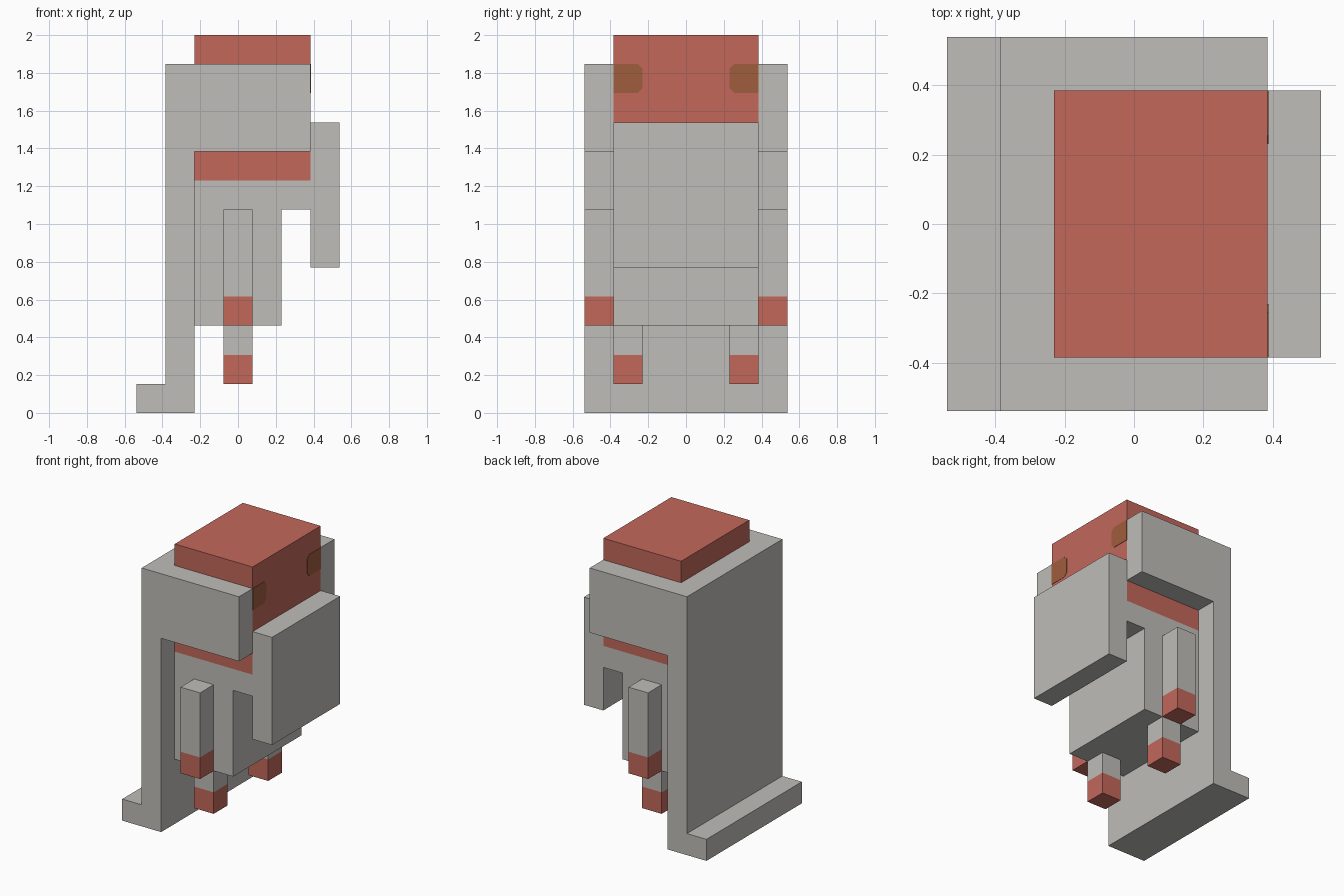
import bpy, bmesh

if "Cube" in bpy.data.objects:
    bpy.data.objects.remove(bpy.data.objects["Cube"], do_unlink=True)

U = 2 / 13  # one modelling block


def material(name, rgb):
    m = bpy.data.materials.new(name)
    m.use_nodes = True
    col = (*rgb, 1)
    m.diffuse_color = col
    bsdf = m.node_tree.nodes["Principled BSDF"]
    bsdf.inputs["Base Color"].default_value = col
    bsdf.inputs["Roughness"].default_value = 0.9
    return m


GREY = material("pale grey", (0.52, 0.51, 0.48))
RED = material("brick red", (0.54, 0.137, 0.102))
BROWN = material("brown", (0.352, 0.109, 0.048))


def prism(name, points, direction, mat):
    """Extrude a flat outline, given in blocks, along a direction."""
    bm = bmesh.new()
    face = bm.faces.new([bm.verts.new([c * U for c in p]) for p in points])
    out = bmesh.ops.extrude_face_region(bm, geom=[face])["geom"]
    verts = [g for g in out if isinstance(g, bmesh.types.BMVert)]
    bmesh.ops.translate(bm, verts=verts, vec=[c * U for c in direction])
    bmesh.ops.recalc_face_normals(bm, faces=bm.faces)
    mesh = bpy.data.meshes.new(name)
    bm.to_mesh(mesh)
    bm.free()
    mesh.materials.append(mat)
    obj = bpy.data.objects.new(name, mesh)
    bpy.context.collection.objects.link(obj)
    return obj


def side_profile(name, xz, y0, y1, mat):
    return prism(name, [(x, y0, z) for x, z in xz], (0, y1 - y0, 0), mat)


def box(name, x, y, z, mat):
    outline = [(x[0], z[0]), (x[1], z[0]), (x[1], z[1]), (x[0], z[1])]
    return side_profile(name, outline, y[0], y[1], mat)


# Cloak: tall back panel with a trailing hem
side_profile("cloak_back", [(-3.5, 0), (-1.5, 0), (-1.5, 12), (-2.5, 12),
                            (-2.5, 1), (-3.5, 1)], -3.5, 3.5, GREY)

# Head, and the body with its hanging beard in one profile
box("head", (-1.5, 2.5), (-2.5, 2.5), (8, 13), RED)
side_profile("body_and_beard", [(-1.5, 3), (1.5, 3), (1.5, 7), (2.5, 7), (2.5, 5),
                                (3.5, 5), (3.5, 10), (2.5, 10), (2.5, 8), (-1.5, 8)],
             -2.5, 2.5, GREY)

# Paired parts on both sides of the body
for s, side in ((-1, "front"), (1, "rear")):
    outer = sorted((s * 2.5, s * 3.5))
    inner = sorted((s * 1.5, s * 2.5))
    box(f"hood_flap_{side}", (-1.5, 2.5), outer, (9, 12), GREY)
    box(f"arm_{side}", (-0.5, 0.5), outer, (4, 7), GREY)
    box(f"hand_{side}", (-0.5, 0.5), outer, (3, 4), RED)
    box(f"leg_{side}", (-0.5, 0.5), inner, (2, 3), GREY)
    box(f"foot_{side}", (-0.5, 0.5), inner, (1, 2), RED)
    # Eye plate with clipped inner corners
    eye = [(2.5, 11), (2.5, 12), (1.66, 12), (1.5, 11.84), (1.5, 11.16), (1.66, 11)]
    prism(f"eye_{side}", [(2.5, s * y, z) for y, z in eye], (0.015, 0, 0), BROWN)
